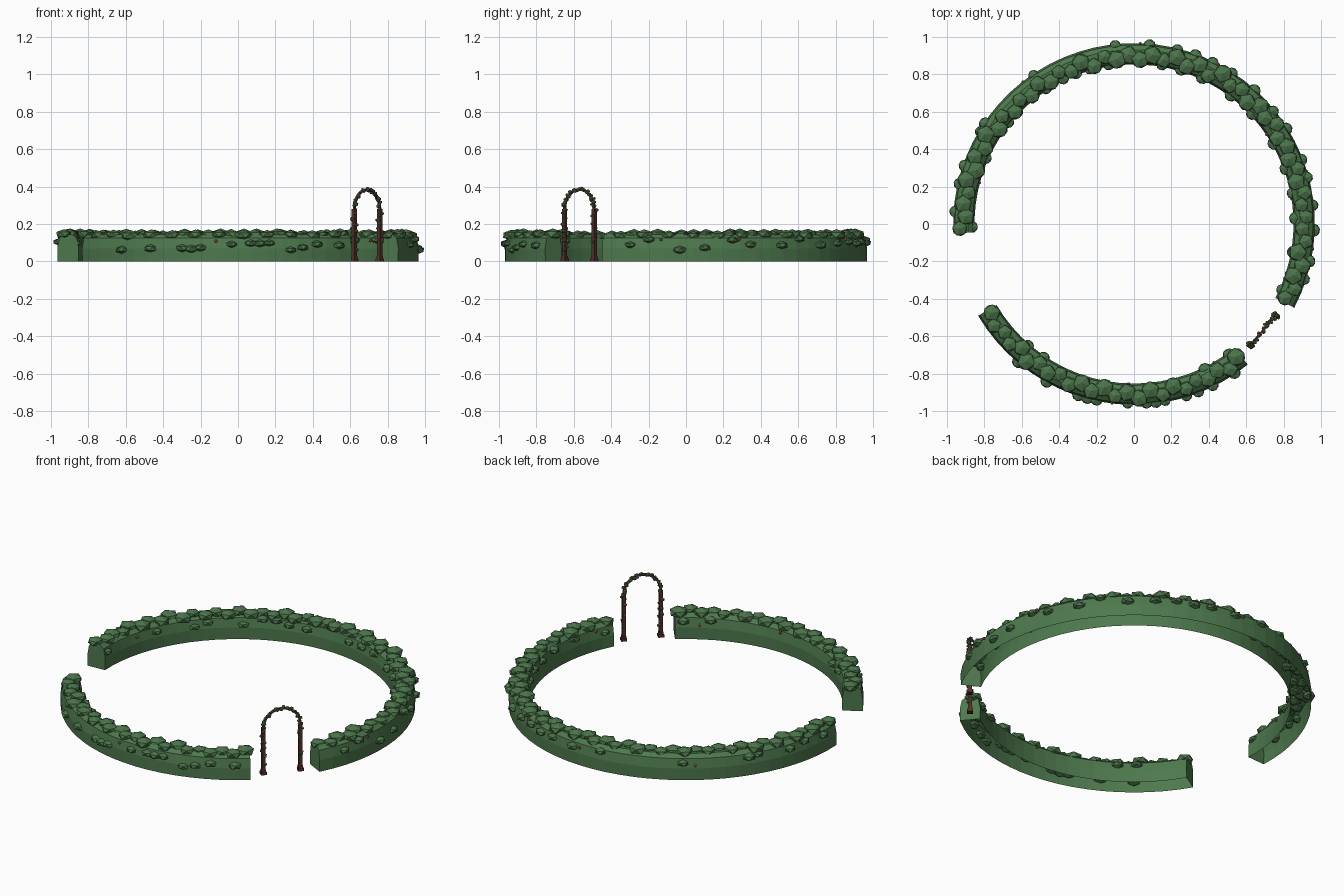
import bpy, bmesh, math, random
from math import sin, cos, radians, pi
from mathutils import Matrix, Vector

random.seed(7)
if "Cube" in bpy.data.objects:
    bpy.data.objects.remove(bpy.data.objects["Cube"])

RING = 0.91  # radius of the hedge centre line


def material(name, rgb):
    m = bpy.data.materials.new(name)
    m.use_nodes = True
    m.diffuse_color = (*rgb, 1)
    m.node_tree.nodes["Principled BSDF"].inputs["Base Color"].default_value = (*rgb, 1)
    return m


HEDGE = material("hedge green", (0.075, 0.19, 0.075))
LEAF = material("leaf green", (0.07, 0.175, 0.07))
WOOD = material("dark wood", (0.085, 0.032, 0.024))
PINK = material("pink petal", (0.5, 0.1, 0.13))
ORANGE = material("orange petal", (0.55, 0.2, 0.05))


def finish(name, bm, mat):
    mesh = bpy.data.meshes.new(name)
    bmesh.ops.recalc_face_normals(bm, faces=bm.faces)
    bm.to_mesh(mesh)
    bm.free()
    mesh.materials.append(mat)
    obj = bpy.data.objects.new(name, mesh)
    bpy.context.collection.objects.link(obj)


def on_ring(deg, offset, z):
    a = radians(deg)
    return Vector(((RING + offset) * cos(a), (RING + offset) * sin(a), z))


def blob(bm, pos, radius, squash=0.58):
    turn = Matrix.Rotation(random.uniform(0, pi), 4, 'Z')
    size = Matrix.Diagonal((radius, radius, radius * squash, 1))
    bmesh.ops.create_icosphere(bm, subdivisions=1, radius=1,
                               matrix=Matrix.Translation(pos) @ turn @ size)


def sweep(bm, rings, closed=True):
    loops = [[bm.verts.new(p) for p in ring] for ring in rings]
    n = len(loops[0])
    for a, b in zip(loops, loops[1:]):
        for i in range(n if closed else n - 1):
            j = (i + 1) % n
            bm.faces.new((a[i], a[j], b[j], b[i]))
    bm.faces.new(loops[0])
    bm.faces.new(loops[-1])


# Hedge walls: chamfered section, open underneath, swept along two arcs
half = [(0.056, 0), (0.057, 0.07), (0.047, 0.125), (0.022, 0.145)]
section = half + [(-r, z) for r, z in reversed(half)]
ARCS = {"front_hedge": (-149.5, -51), "back_hedge": (-27.6, 183)}
for name, (start, end) in ARCS.items():
    steps = round((end - start) / 5)
    bm = bmesh.new()
    sweep(bm, [[on_ring(start + (end - start) * i / steps, r, z) for r, z in section]
               for i in range(steps + 1)], closed=False)
    finish(name, bm, HEDGE)

    # Leaf clumps along the crest
    bm = bmesh.new()
    count = round((end - start) / 4.1)
    for i in range(count + 1):
        deg = start + 1.5 + (end - start - 3) * i / count
        lean = -0.016 if 82 < deg < 145 else 0
        side = 0.02 * (1 if i % 2 else -1) * random.uniform(0.4, 1.2)
        blob(bm, on_ring(deg, lean + side, random.uniform(0.137, 0.146)),
             random.uniform(0.042, 0.055))
    finish(name + "_crest_leaves", bm, LEAF)

# Leaf clumps on the outer and inner walls, by angle, low ones separately
high_outer = [85, 96, 76, 70, 64, 57, 48, 39, 32, 21, 15, -12, -18, 124, 146,
              149, 161, 167, 176, -92, -86, -83, -80, -56, -64]
low_outer = [-130, -119, -108, -105, -102, -73, -69, -2, 6]
inner = [99, 106, 111, 116, 123, 136, 141, 156, 80, 73, 65, 53, 43, 30, 20, 11,
         2, -10, -24, 181, -124, -131, -64, -54]
for name, angles, offset, low, top in (
        ("upper_outer_leaves", high_outer, 0.048, 0.085, 0.122),
        ("lower_outer_leaves", low_outer, 0.05, 0.06, 0.08),
        ("inner_leaves", inner, -0.045, 0.085, 0.122)):
    bm = bmesh.new()
    for deg in angles:
        blob(bm, on_ring(deg, offset, random.uniform(low, top)),
             random.uniform(0.033, 0.041))
    finish(name, bm, LEAF)

# Small blossoms on the hedge
for name, mat, angles in (("pink_hedge_blossoms", PINK, (-8, 9, 17, -92, 88, 165)),
                          ("orange_hedge_blossoms", ORANGE, (62, 34, 128, -20, -97, -60))):
    bm = bmesh.new()
    for i, deg in enumerate(angles):
        blob(bm, on_ring(deg, -0.055 if i % 2 else 0.055, random.uniform(0.08, 0.13)), 0.009, 1)
    finish(name, bm, mat)

# Garden arch: two posts joined by a bent hoop
LEFT, RIGHT = Vector((0.622, -0.648, 0)), Vector((0.758, -0.49, 0))
middle = (LEFT + RIGHT) / 2
along = (RIGHT - LEFT).normalized()
across = Vector((-along.y, along.x, 0))
SPAN = (RIGHT - LEFT).length / 2
SPRING = 0.28
up = Vector((0, 0, 1))


def hoop(t):
    return middle - along * SPAN * cos(t) + up * (SPRING + SPAN * sin(t))


bm = bmesh.new()
for foot in (LEFT, RIGHT):
    for width, low, high in ((0.02, 0, SPRING), (0.032, 0, 0.016), (0.025, 0.016, 0.03)):
        sweep(bm, [[foot + along * u * width / 2 + across * v * width / 2 + up * z
                    for u, v in ((1, 1), (1, -1), (-1, -1), (-1, 1))]
                   for z in (low, high)])
finish("arch_posts", bm, WOOD)

bm = bmesh.new()
rings = []
for i in range(15):
    t = pi * i / 14
    out = -along * cos(t) + up * sin(t)
    rings.append([hoop(t) + out * u + across * v
                  for u, v in ((0.006, 0.006), (0.006, -0.006), (-0.006, -0.006), (-0.006, 0.006))])
sweep(bm, rings)
finish("arch_hoop", bm, WOOD)


def scatter(bm, pos, radius):
    jitter = Vector([random.uniform(-0.008, 0.008) for _ in range(3)])
    blob(bm, pos + jitter, radius, 0.85)


# Climbing leaves and blossoms on the arch, on both faces of each post
bm = bmesh.new()
for i in range(26):
    scatter(bm, hoop(pi * i / 25), random.uniform(0.01, 0.014))
for foot in (LEFT, RIGHT):
    for i in range(10):
        face = across * (0.009 if i % 2 else -0.009)
        scatter(bm, foot + face + up * (0.07 + 0.022 * i), random.uniform(0.009, 0.012))
finish("arch_leaves", bm, LEAF)

bm = bmesh.new()
for i in range(9):
    face = across * (0.01 if i % 2 else -0.01)
    scatter(bm, hoop(pi * (i + 0.5) / 9) + face, 0.009)
for foot in (LEFT, RIGHT):
    for i in range(6):
        face = across * (-0.012 if i % 2 else 0.012)
        scatter(bm, foot + face + up * (0.08 + 0.036 * i), 0.009)
finish("arch_blossoms", bm, PINK)
